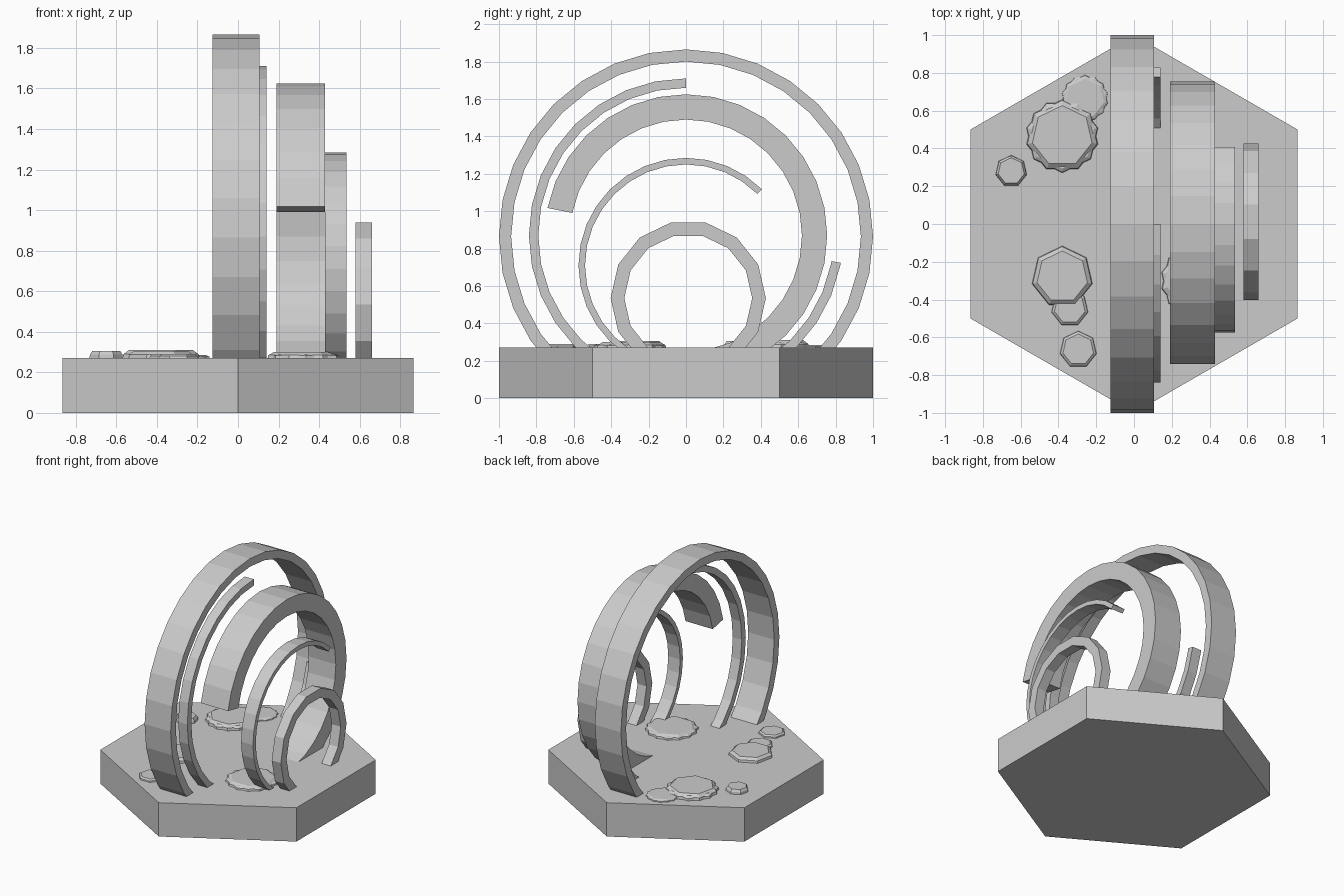
import bpy, bmesh
from math import sin, cos, pi, radians

if "Cube" in bpy.data.objects:
    bpy.data.objects.remove(bpy.data.objects["Cube"])

BASE_Z = 0.27


def make(name, verts, faces):
    me = bpy.data.meshes.new(name)
    me.from_pydata(verts, [], faces)
    bm = bmesh.new()
    bm.from_mesh(me)
    bmesh.ops.recalc_face_normals(bm, faces=bm.faces)
    bm.to_mesh(me)
    bm.free()
    ob = bpy.data.objects.new(name, me)
    bpy.context.collection.objects.link(ob)
    return ob


def stack(name, x, y, sides, layers, turn=90):
    """Polygonal solid from (radius, z) layers."""
    verts, faces = [], []
    for r, z in layers:
        for i in range(sides):
            a = radians(turn) + 2 * pi * i / sides
            verts.append((x + r * cos(a), y + r * sin(a), z))
    for k in range(len(layers) - 1):
        for i in range(sides):
            j = (i + 1) % sides
            faces.append((k * sides + i, k * sides + j,
                          (k + 1) * sides + j, (k + 1) * sides + i))
    faces.append(tuple(range(sides)))
    faces.append(tuple(range((len(layers) - 1) * sides, len(layers) * sides)))
    return make(name, verts, faces)


def arch(name, x0, x1, cy, cz, outer, inner, sides, start, end):
    """Rectangular-section arc in the YZ plane, trimmed at the base top."""
    step = 360 / sides
    angles = [start] + [i * step for i in range(-sides, 2 * sides)
                        if start + 0.5 < i * step < end - 0.5] + [end]
    verts, faces = [], []
    for a in angles:
        c, s = cos(radians(a)), sin(radians(a))
        for x, r in ((x0, outer), (x1, outer), (x1, inner), (x0, inner)):
            verts.append((x, cy + r * c, cz + r * s))
    n = len(angles)
    for k in range(n - 1):
        for i in range(4):
            j = (i + 1) % 4
            faces.append((4 * k + i, 4 * k + j, 4 * k + 4 + j, 4 * k + 4 + i))
    faces += [(0, 1, 2, 3), tuple(range(4 * n - 4, 4 * n))]
    ob = make(name, verts, faces)
    # trim everything below the base top and close the cut
    bm = bmesh.new()
    bm.from_mesh(ob.data)
    bmesh.ops.bisect_plane(bm, geom=bm.verts[:] + bm.edges[:] + bm.faces[:],
                           plane_co=(0, 0, BASE_Z - 0.005), plane_no=(0, 0, 1),
                           clear_inner=True)
    bmesh.ops.holes_fill(bm, edges=[e for e in bm.edges if e.is_boundary], sides=0)
    bmesh.ops.recalc_face_normals(bm, faces=bm.faces)
    bm.to_mesh(ob.data)
    bm.free()
    return ob


# hexagonal base
stack("hex_base", 0, 0, 6, [(1, 0), (1, BASE_Z)])

# nested arches: x range, centre, radii, sides, start and end angle
arch("large_arch", -0.125, 0.105, 0, 0.865, 1.0, 0.935, 32, -67.5, 247.5)
arch("thin_arch_long", 0.06, 0.14, 0, 0.87, 0.84, 0.79, 32, 90, 236.25)
arch("thin_arch_stub", 0.06, 0.14, 0, 0.87, 0.84, 0.79, 32, -56.25, -10)
arch("thick_arch", 0.19, 0.43, 0, 0.87, 0.755, 0.62, 32, -78.75, 168.75)
arch("broken_arch", 0.43, 0.535, 0, 0.71, 0.575, 0.54, 32, 45, 247.5)
arch("small_arch", 0.58, 0.66, 0.012, 0.535, 0.415, 0.342, 14, -360 / 14 * 3, 180 + 360 / 14 * 3)

# flat heptagonal stones: x, y, radius, top height, doubled outline
stones = [(-0.38, 0.465, 0.195, 0.31, True), (-0.26, 0.665, 0.125, 0.285, True),
          (-0.65, 0.28, 0.085, 0.305, False), (-0.38, -0.28, 0.165, 0.305, False),
          (-0.34, -0.445, 0.1, 0.29, False), (-0.295, -0.665, 0.1, 0.29, False),
          (0.335, -0.3, 0.195, 0.30, True)]
for n, (x, y, r, top, double) in enumerate(stones, 1):
    h = top - BASE_Z
    stack(f"stone_{n}", x, y, 7,
          [(r, BASE_Z - 0.005), (r * 0.97, BASE_Z + h * 0.5), (r * 0.83, top)])
    if double:
        stack(f"stone_{n}_edge", x, y, 7,
              [(r, BASE_Z - 0.005), (r * 0.98, BASE_Z + h * 0.4), (r * 0.88, top - h * 0.3)],
              turn=90 + 180 / 7)
